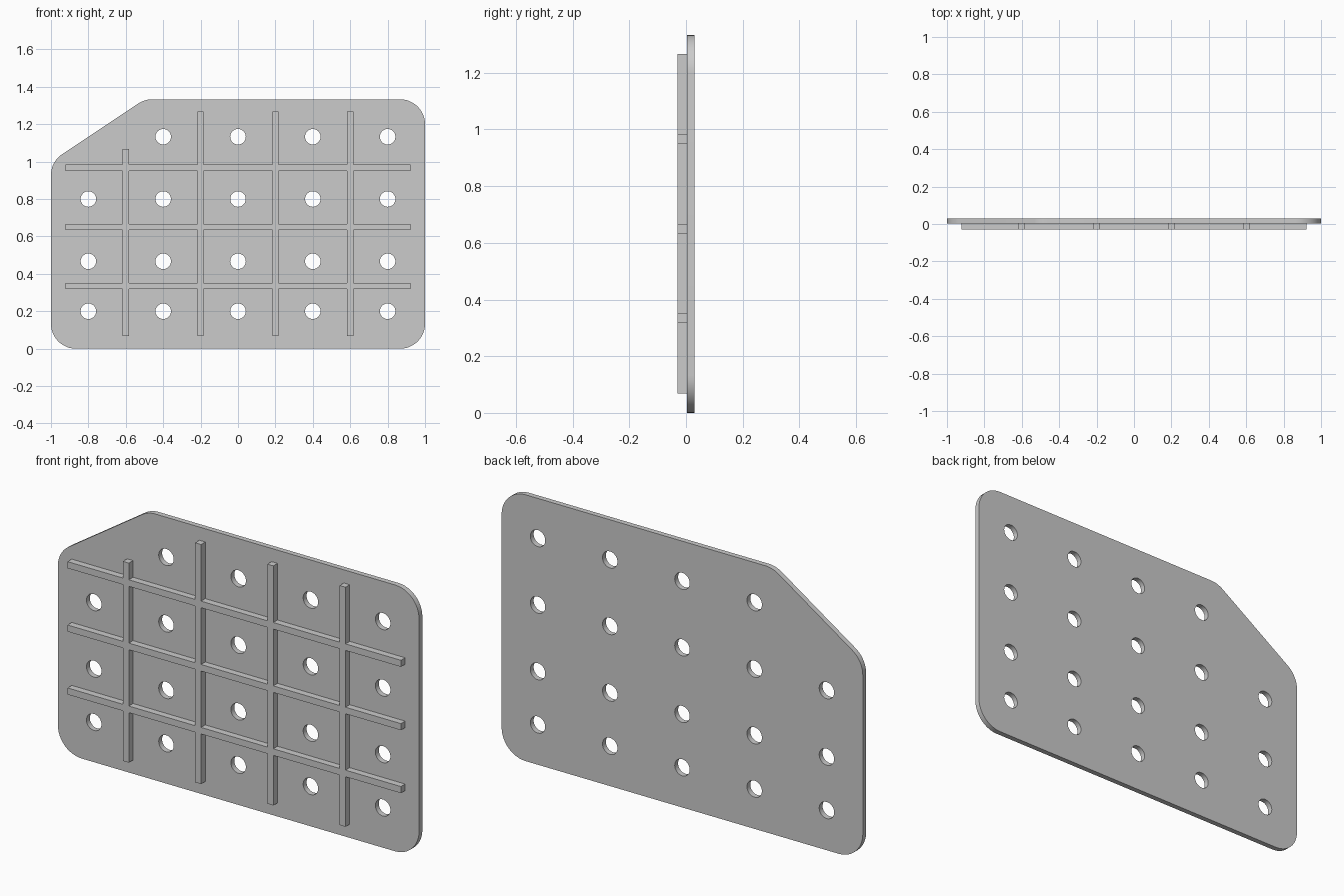
import bpy, bmesh, math
from mathutils import Vector, Matrix

cube = bpy.data.objects.get("Cube")
if cube:
    bpy.data.objects.remove(cube, do_unlink=True)

RADIUS, HOLE = 0.133, 0.0415
BACK, FACE, FRONT = 0.03, 0.0033, -0.03
RIB = 0.033

grey = bpy.data.materials.new("plain grey")
grey.use_nodes = True
grey.diffuse_color = (0.6, 0.6, 0.6, 1)
grey.node_tree.nodes["Principled BSDF"].inputs["Base Color"].default_value = (0.6, 0.6, 0.6, 1)


def rounded(corners, r, steps=12):
    """Outline of a polygon with every corner replaced by an arc."""
    pts = []
    for i, p in enumerate(corners):
        a = (corners[i - 1] - p).normalized()
        b = (corners[(i + 1) % len(corners)] - p).normalized()
        half = a.angle(b) / 2
        centre = p + (a + b).normalized() * r / math.sin(half)
        t = r / math.tan(half)
        start = (p + a * t - centre).normalized()
        end = (p + b * t - centre).normalized()
        pts += [centre + start.slerp(end, k / steps) * r for k in range(steps + 1)]
    return pts


def circle(x, z, r, n=40):
    return [Vector((x + r * math.cos(k * math.tau / n), z + r * math.sin(k * math.tau / n)))
            for k in range(n)]


def mesh_object(name, bm):
    me = bpy.data.meshes.new(name)
    bm.to_mesh(me)
    bm.free()
    me.materials.append(grey)
    ob = bpy.data.objects.new(name, me)
    bpy.context.collection.objects.link(ob)
    return ob


def bars(name, spans):
    """Boxes given as x0, x1, z0, z1, sunk slightly into the plate."""
    bm = bmesh.new()
    y0, y1 = FRONT, FACE + 0.004
    for x0, x1, z0, z1 in spans:
        place = Matrix.Translation(((x0 + x1) / 2, (y0 + y1) / 2, (z0 + z1) / 2))
        size = Matrix.Diagonal((x1 - x0, y1 - y0, z1 - z0, 1))
        bmesh.ops.create_cube(bm, size=1, matrix=place @ size)
    return mesh_object(name, bm)


# Plate: filled outline with round holes, one corner cut off
outline = [Vector(p) for p in ((-1, 0), (1, 0), (1, 1.333), (-0.5, 1.333), (-1, 1))]
loops = [rounded(outline, RADIUS)]
for z in (0.2, 0.467, 0.8, 1.133):
    for x in (-0.8, -0.4, 0, 0.4, 0.8):
        if not (x < -0.7 and z > 1):
            loops.append(circle(x, z, HOLE))

curve = bpy.data.curves.new("plate_outline", "CURVE")
curve.dimensions = "2D"
curve.fill_mode = "BOTH"
curve.extrude = (BACK - FACE) / 2
for loop in loops:
    spline = curve.splines.new("POLY")
    spline.points.add(len(loop) - 1)
    for point, co in zip(spline.points, loop):
        point.co = (co.x, co.y, 0, 1)
    spline.use_cyclic_u = True
helper = bpy.data.objects.new("plate_outline", curve)
bpy.context.collection.objects.link(helper)
bpy.context.view_layer.update()
filled = bpy.data.meshes.new_from_object(
    helper.evaluated_get(bpy.context.evaluated_depsgraph_get()))
bpy.data.objects.remove(helper, do_unlink=True)

bm = bmesh.new()
bm.from_mesh(filled)
bmesh.ops.remove_doubles(bm, verts=bm.verts, dist=0.0001)
bmesh.ops.recalc_face_normals(bm, faces=bm.faces)
bm.transform(Matrix.Translation((0, (BACK + FACE) / 2, 0)) @ Matrix.Rotation(math.pi / 2, 4, "X"))
plate = mesh_object("plate", bm)

# Ribs: crossing bars merged into one grid
h = RIB / 2
ribs = bars("rib_grid", [(x - h, x + h, 0.068, 1.067 if x < -0.5 else 1.267)
                         for x in (-0.6, -0.2, 0.2, 0.6)])
cross = bars("cross_ribs", [(-0.923, 0.923, z - h, z + h) for z in (0.335, 0.65, 0.967)])
union = ribs.modifiers.new("merge", "BOOLEAN")
union.operation = "UNION"
union.solver = "EXACT"
union.object = cross
bpy.context.view_layer.update()
merged = bpy.data.meshes.new_from_object(
    ribs.evaluated_get(bpy.context.evaluated_depsgraph_get()))
ribs.modifiers.clear()
ribs.data = merged
bpy.data.objects.remove(cross, do_unlink=True)

# Smooth the rounded rims, keep the edges sharp
bpy.ops.object.select_all(action="DESELECT")
plate.select_set(True)
bpy.context.view_layer.objects.active = plate
bpy.ops.object.shade_smooth_by_angle(angle=math.radians(30))
